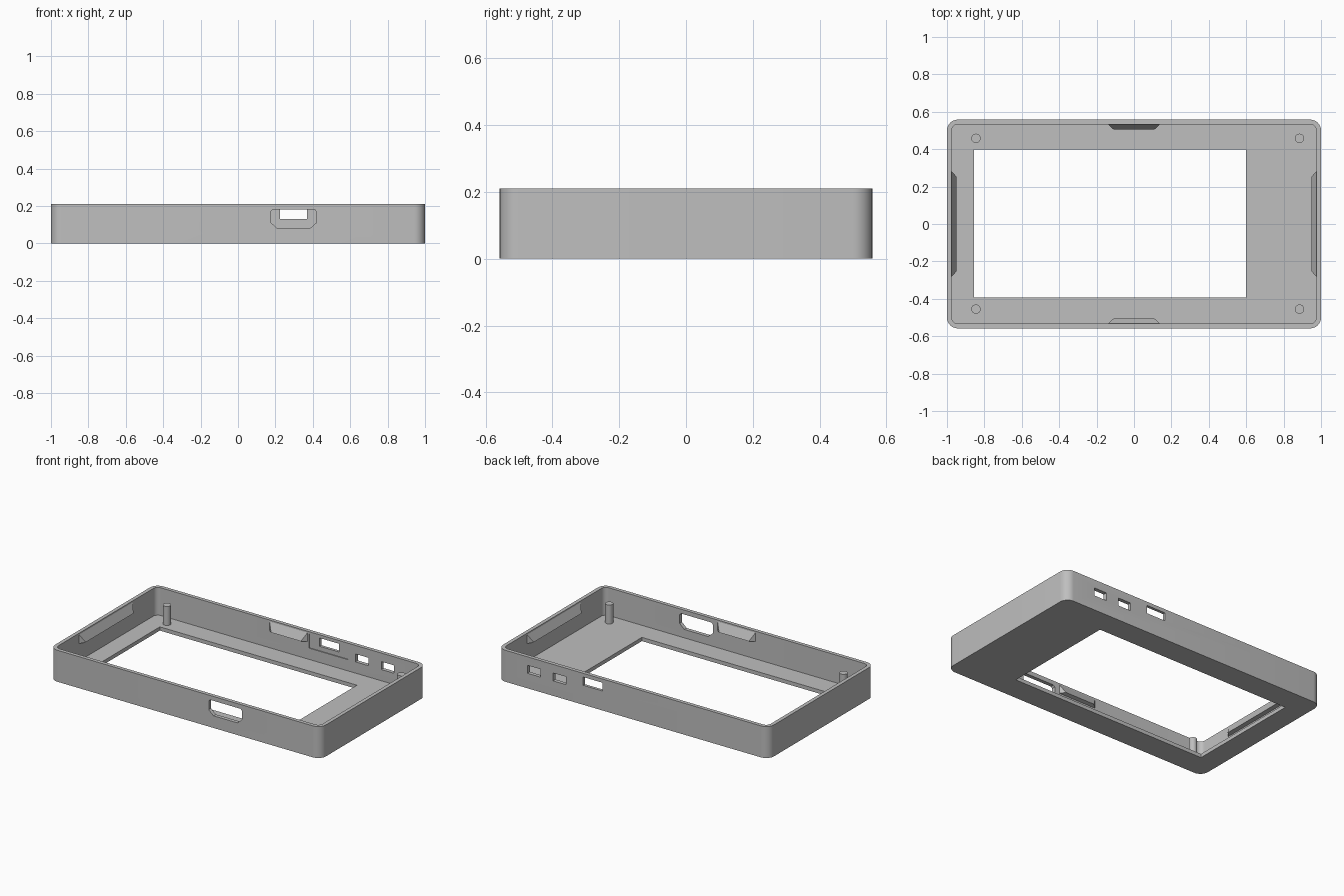
import bpy, bmesh, math
from mathutils import Vector

cube = bpy.data.objects.get("Cube")
if cube:
    bpy.data.objects.remove(cube, do_unlink=True)

# Overall dimensions
HX, HY, H = 1.0, 0.558, 0.21
WALL, FLOOR = 0.025, 0.025
IX, IY = HX - WALL, HY - WALL

grey = bpy.data.materials.new("plastic_grey")
grey.use_nodes = True
colour = (0.52, 0.52, 0.52, 1)
grey.diffuse_color = colour
grey.node_tree.nodes["Principled BSDF"].inputs["Base Color"].default_value = colour


def finish(name, bm):
    bmesh.ops.recalc_face_normals(bm, faces=bm.faces)
    mesh = bpy.data.meshes.new(name)
    bm.to_mesh(mesh)
    bm.free()
    mesh.materials.append(grey)
    obj = bpy.data.objects.new(name, mesh)
    bpy.context.collection.objects.link(obj)
    return obj


def prism(name, outline, lo, hi, axis="z"):
    """Extrude a 2D outline along z, or an xz outline along y."""
    bm = bmesh.new()
    place = (lambda a, b, d: (a, b, d)) if axis == "z" else (lambda a, b, d: (a, d, b))
    face = bm.faces.new([bm.verts.new(place(a, b, lo)) for a, b in outline])
    ext = bmesh.ops.extrude_face_region(bm, geom=[face])
    verts = [g for g in ext["geom"] if isinstance(g, bmesh.types.BMVert)]
    bmesh.ops.translate(bm, verts=verts, vec=Vector(place(0, 0, hi - lo)))
    return finish(name, bm)


def rect(x0, x1, y0, y1):
    return [(x0, y0), (x1, y0), (x1, y1), (x0, y1)]


def rounded(hx, hy, r, steps=8):
    pts = []
    for q, (sx, sy) in enumerate([(1, 1), (-1, 1), (-1, -1), (1, -1)]):
        for i in range(steps + 1):
            a = math.pi / 2 * (q + i / steps)
            pts.append((sx * (hx - r) + r * math.cos(a), sy * (hy - r) + r * math.sin(a)))
    return pts


def activate(obj):
    bpy.ops.object.select_all(action="DESELECT")
    obj.select_set(True)
    bpy.context.view_layer.objects.active = obj


def cut(target, cutter):
    mod = target.modifiers.new("cut", "BOOLEAN")
    mod.operation, mod.solver, mod.object = "DIFFERENCE", "EXACT", cutter
    cutter.hide_render = True
    activate(target)
    bpy.ops.object.modifier_apply(modifier=mod.name)
    bpy.data.objects.remove(cutter, do_unlink=True)


# Open tray with a display window in the floor
case = prism("case_shell", rounded(HX, HY, 0.058), 0, H)
cut(case, prism("cavity", rounded(IX, IY, 0.033), FLOOR, H + 0.1))
cut(case, prism("window", rect(-0.855, 0.6, -0.392, 0.397), -0.1, 0.1))

# Shallow pocket inside the back wall, around the large port
cut(case, prism("pocket", rect(0.15, 0.44, 0.1, 0.195), IY - 0.02, IY + 0.006, "y"))

# Ports through the back wall
for x0, x1, z0, z1 in [(0.225, 0.368, 0.13, 0.185),
                       (0.495, 0.59, 0.1, 0.153), (0.685, 0.78, 0.1, 0.153)]:
    cut(case, prism("port", rect(x0, x1, z0, z1), HY - 0.06, HY + 0.1, "y"))

# Chamfered slot through the front wall
slot = [(0.21, 0.081), (0.385, 0.081), (0.42, 0.112), (0.42, 0.17),
        (0.41, 0.181), (0.185, 0.181), (0.175, 0.17), (0.175, 0.112)]
cut(case, prism("slot", slot, -HY - 0.1, -HY + 0.06, "y"))
activate(case)
bpy.ops.object.shade_smooth_by_angle(angle=math.radians(30))

# Mounting posts in the four corners
for side, x in (("right", -0.845), ("left", 0.885)):
    for end, y in (("front", -0.455), ("back", 0.458)):
        ring = [(x + 0.025 * math.cos(math.tau * i / 24),
                 y + 0.025 * math.sin(math.tau * i / 24)) for i in range(24)]
        post = prism(f"{end}_{side}_post", ring, FLOOR - 0.005, 0.152)
        activate(post)
        bpy.ops.object.shade_smooth_by_angle(angle=math.radians(30))


# Wedge-shaped snap tabs on the inner walls
def snap_tab(name, half, wall, turn):
    bm = bmesh.new()
    back, tip = wall + 0.004, wall - 0.027
    for s in (-1, 1):
        for x, y, z in ((half, back, 0.2), (half, back, 0.14),
                        (half, wall, 0.2), (half, wall, 0.14), (half - 0.03, tip, 0.145)):
            bm.verts.new((s * x, y, z))
    bmesh.ops.convex_hull(bm, input=bm.verts)
    bmesh.ops.dissolve_limit(bm, angle_limit=0.01, verts=bm.verts, edges=bm.edges)
    finish(name, bm).rotation_euler.z = turn


for i, (name, half, wall) in enumerate([("back_tab", 0.14, IY), ("right_tab", 0.282, IX),
                                        ("front_tab", 0.14, IY), ("left_tab", 0.282, IX)]):
    snap_tab(name, half, wall, i * math.pi / 2)
